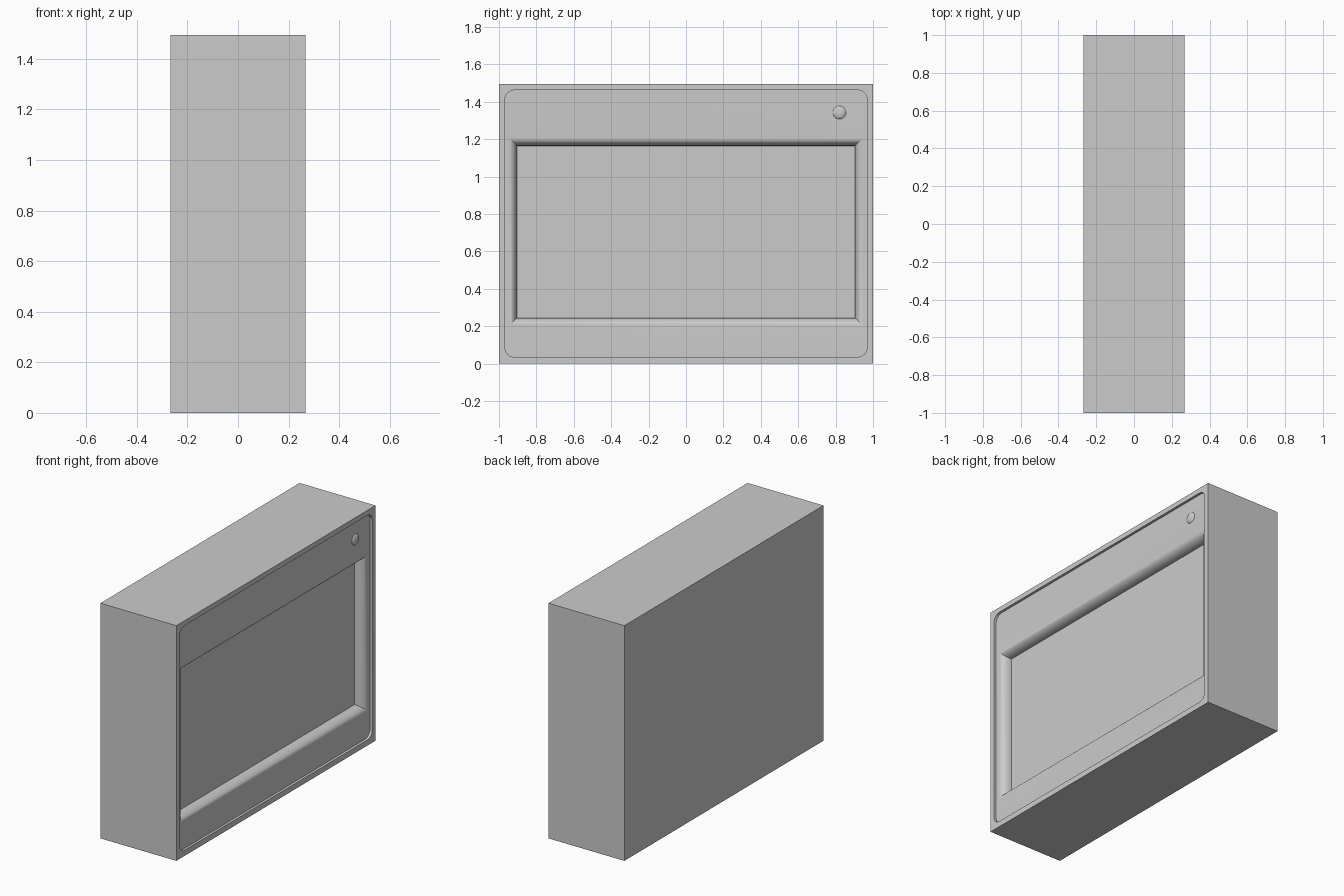
import bpy, bmesh, math
from mathutils import Vector

old = bpy.data.objects.get("Cube")
if old:
    bpy.data.objects.remove(old)

HALF_X, HALF_Y, HEIGHT = 0.267, 1.0, 1.495
RECESS = 0.016       # panel sits behind the rim
SCREEN_DEPTH = 0.08  # screen sits behind the rim
CORNER_STEPS = 6

grey = bpy.data.materials.new("plain grey")
grey.use_nodes = True
grey.diffuse_color = (0.6, 0.6, 0.6, 1)
grey.node_tree.nodes["Principled BSDF"].inputs["Base Color"].default_value = (0.6, 0.6, 0.6, 1)


def ring(x, half_y, z0, z1, radius=0.0):
    """Rectangle in the YZ plane with rounded corners."""
    points = []
    for i, (sy, sz) in enumerate([(1, 1), (-1, 1), (-1, -1), (1, -1)]):
        cy = sy * (half_y - radius)
        cz = z1 - radius if sz > 0 else z0 + radius
        for k in range(CORNER_STEPS + 1):
            a = math.pi / 2 * (i + k / CORNER_STEPS)
            points.append(Vector((x, cy + radius * math.cos(a), cz + radius * math.sin(a))))
    return points


def loft(name, rings, cap_first=False, cap_last=False):
    """Skin consecutive rings, optionally closing the ends."""
    bm = bmesh.new()
    loops = [[bm.verts.new(p) for p in r] for r in rings]
    for a, b in zip(loops, loops[1:]):
        n = len(a)
        for i in range(n):
            j = (i + 1) % n
            bm.faces.new((a[i], a[j], b[j], b[i]))
    if cap_first:
        bm.faces.new(list(reversed(loops[0])))
    if cap_last:
        bm.faces.new(loops[-1])
    bmesh.ops.remove_doubles(bm, verts=bm.verts, dist=1e-5)
    mesh = bpy.data.meshes.new(name)
    bm.to_mesh(mesh)
    bm.free()
    mesh.materials.append(grey)
    obj = bpy.data.objects.new(name, mesh)
    bpy.context.collection.objects.link(obj)
    bpy.ops.object.select_all(action='DESELECT')
    obj.select_set(True)
    bpy.context.view_layer.objects.active = obj
    bpy.ops.object.shade_smooth_by_angle(angle=math.radians(30))
    return obj


# Casing: box, flat rim and the rounded step down to the panel
panel_x = HALF_X - RECESS
opening = (0.968, 0.036, 1.463, 0.05)
loft("casing", [
    ring(-HALF_X, HALF_Y, 0, HEIGHT),
    ring(HALF_X, HALF_Y, 0, HEIGHT),
    ring(HALF_X, *opening),
    ring(panel_x, *opening),
], cap_first=True)

# Panel frame: flat surround rolling inwards to the screen
roll_width, roll_depth = 0.045, SCREEN_DEPTH - RECESS
rolls = [ring(panel_x, *opening)]
for k in range(7):
    t = math.pi / 2 * k / 6
    inset = roll_width * math.sin(t)
    x = panel_x - roll_depth * (1 - math.cos(t))
    rolls.append(ring(x, 0.948 - inset, 0.2 + inset, 1.21 - inset))
loft("panel_frame", rolls)

# Screen
loft("screen", [ring(HALF_X - SCREEN_DEPTH, 0.903, 0.245, 1.165)], cap_last=True)

# Domed button in the upper corner
button_r = 0.035
dome = []
for k in range(5):
    t = math.pi / 2 * k / 5
    r = button_r * math.cos(t)
    dome.append(ring(panel_x + 0.012 * math.sin(t), r, -r, r, r))
button = loft("button", dome, cap_last=True)
button.location = (0, 0.82, 1.343)
